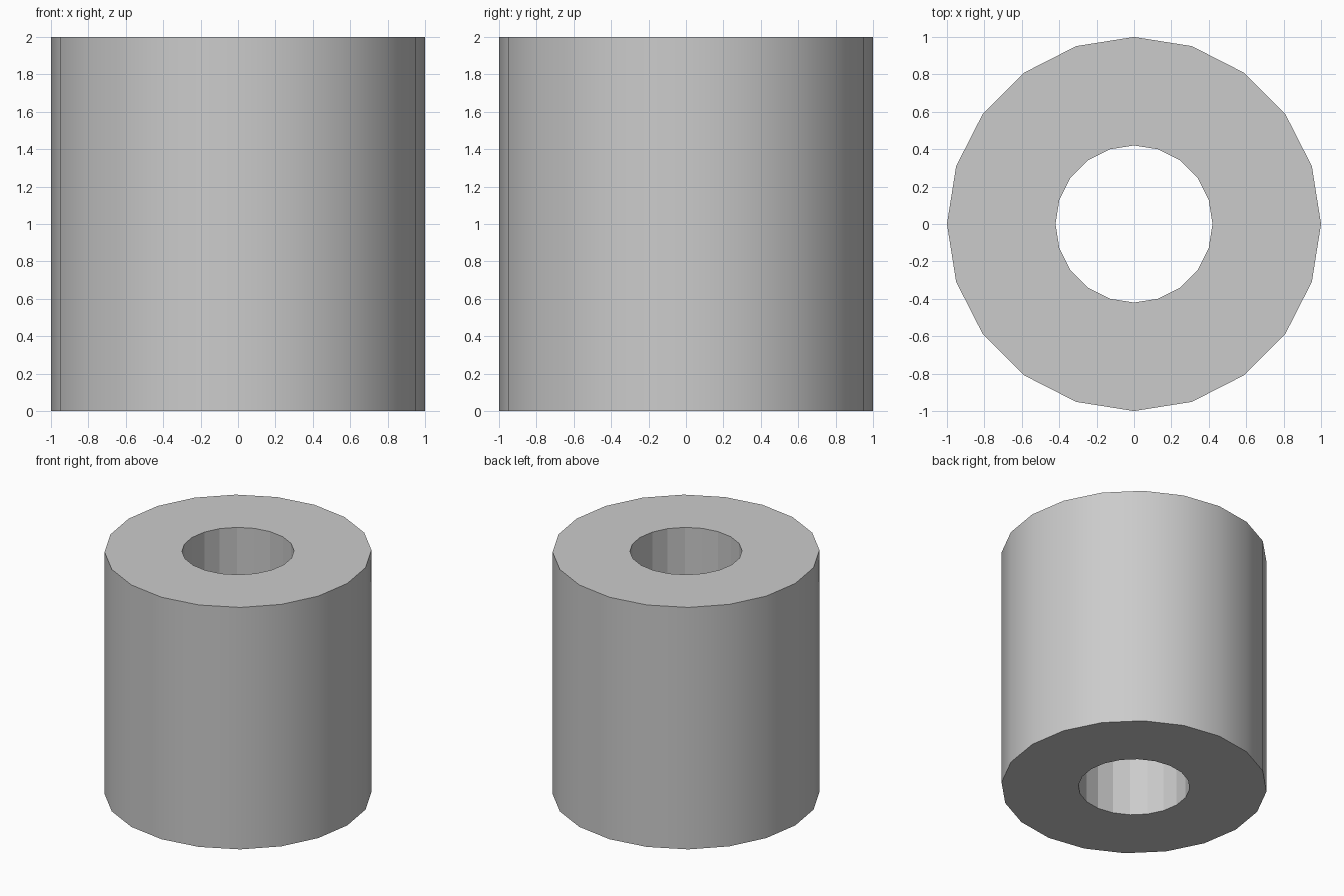
import bpy, bmesh
from math import cos, sin, tau

if "Cube" in bpy.data.objects:
    bpy.data.objects.remove(bpy.data.objects["Cube"])

SIDES = 20
HEIGHT = 2.0
R_OUTER, R_CORE, R_HOLE = 1.0, 0.53, 0.42


def revolve(name, profile, smooth_segments=()):
    """Spin an open (radius, z) profile round z; listed segments are smooth."""
    bm = bmesh.new()
    rings = [[bm.verts.new((r * cos(tau * i / SIDES), r * sin(tau * i / SIDES), z))
              for i in range(SIDES)] for r, z in profile]
    for s in range(len(rings) - 1):
        a, b = rings[s], rings[s + 1]
        for i in range(SIDES):
            j = (i + 1) % SIDES
            face = bm.faces.new((a[i], a[j], b[j], b[i]))
            face.smooth = s in smooth_segments
    # Keep the rims crisp
    for ring in rings:
        for i in range(SIDES):
            edge = bm.edges.get((ring[i], ring[(i + 1) % SIDES]))
            edge.smooth = False
    mesh = bpy.data.meshes.new(name)
    bm.to_mesh(mesh)
    bm.free()
    obj = bpy.data.objects.new(name, mesh)
    bpy.context.collection.objects.link(obj)
    return obj


# Thick outer roll: bottom annulus, smooth outer wall, top annulus
roll = revolve("outer_roll",
               [(R_CORE, 0), (R_OUTER, 0), (R_OUTER, HEIGHT), (R_CORE, HEIGHT)],
               smooth_segments=(1,))

# Slightly darker inner tube: top rim, faceted hole wall, bottom rim
core = revolve("core_tube",
               [(R_CORE, HEIGHT), (R_HOLE, HEIGHT), (R_HOLE, 0), (R_CORE, 0)])

core_grey = bpy.data.materials.new("core_grey")
core_grey.diffuse_color = (0.69, 0.69, 0.69, 1)
core_grey.use_nodes = True
core_grey.node_tree.nodes["Principled BSDF"].inputs["Base Color"].default_value = core_grey.diffuse_color
core.data.materials.append(core_grey)
